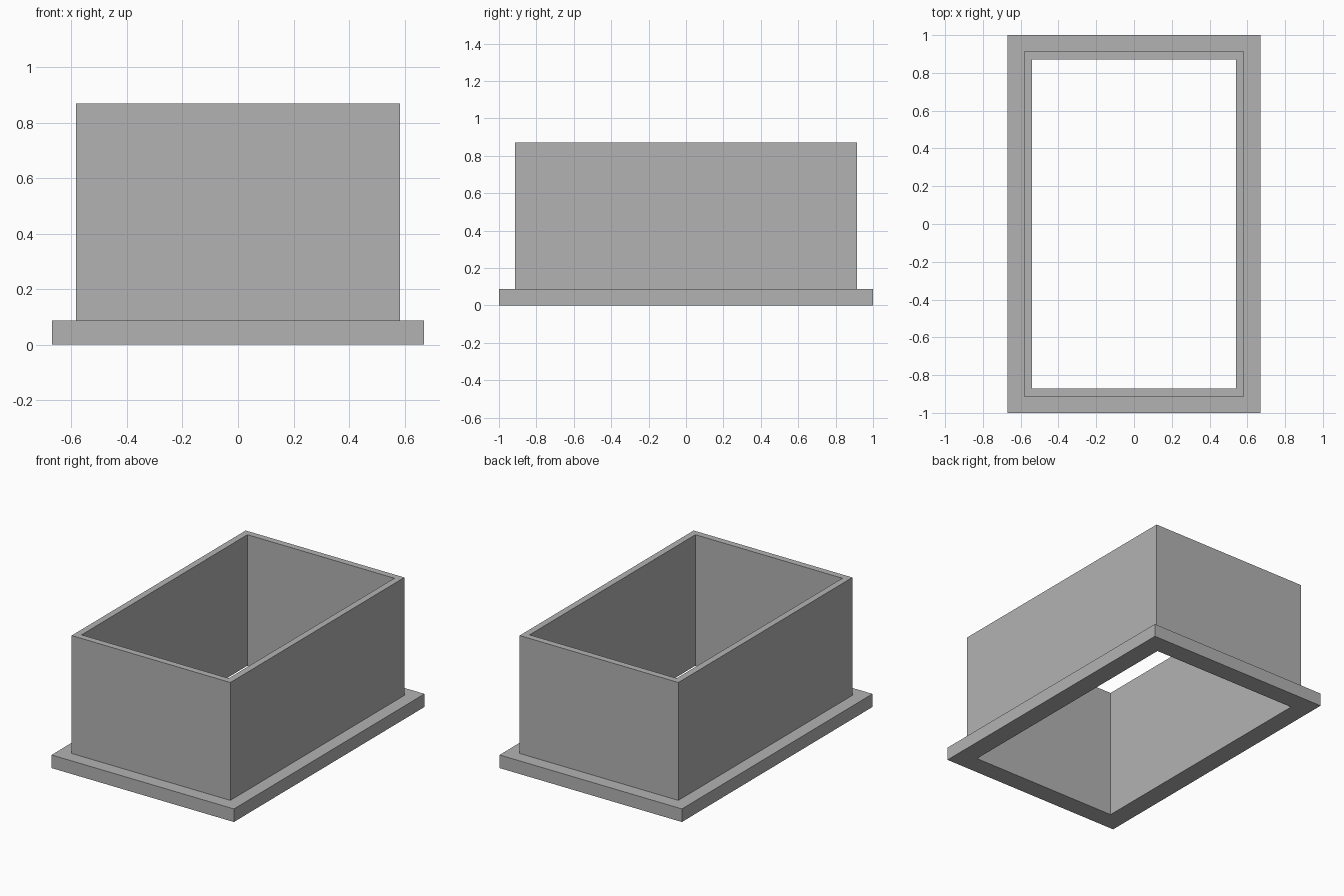
import bpy
import bmesh

cube = bpy.data.objects.get("Cube")
if cube:
    bpy.data.objects.remove(cube, do_unlink=True)

HALF_X, HALF_Y = 0.67, 1.0      # outer half sizes of the flange
FLANGE, WALL = 0.087, 0.043     # flange overhang and wall thickness
FLANGE_TOP, TOP = 0.087, 0.87

grey = bpy.data.materials.new("plain grey")
grey.use_nodes = True
colour = (0.45, 0.45, 0.45, 1)
grey.diffuse_color = colour
grey.node_tree.nodes["Principled BSDF"].inputs["Base Color"].default_value = colour


def rectangular_sleeve(name, profile):
    """Sweep a closed (inset, height) profile around the rectangle."""
    bm = bmesh.new()
    rings = []
    for inset, z in profile:
        x, y = HALF_X - inset, HALF_Y - inset
        rings.append([bm.verts.new((sx * x, sy * y, z))
                      for sx, sy in ((-1, -1), (1, -1), (1, 1), (-1, 1))])
    for low, high in zip(rings, rings[1:] + rings[:1]):
        for i in range(4):
            j = (i + 1) % 4
            bm.faces.new((low[i], low[j], high[j], high[i]))
    bmesh.ops.recalc_face_normals(bm, faces=bm.faces)
    mesh = bpy.data.meshes.new(name)
    bm.to_mesh(mesh)
    bm.free()
    mesh.materials.append(grey)
    obj = bpy.data.objects.new(name, mesh)
    bpy.context.collection.objects.link(obj)
    return obj


# Open sleeve with a flange around its base, as one solid
inner = FLANGE + WALL
rectangular_sleeve("flanged_sleeve", [
    (0, 0), (0, FLANGE_TOP),
    (FLANGE, FLANGE_TOP), (FLANGE, TOP),
    (inner, TOP), (inner, 0),
])
